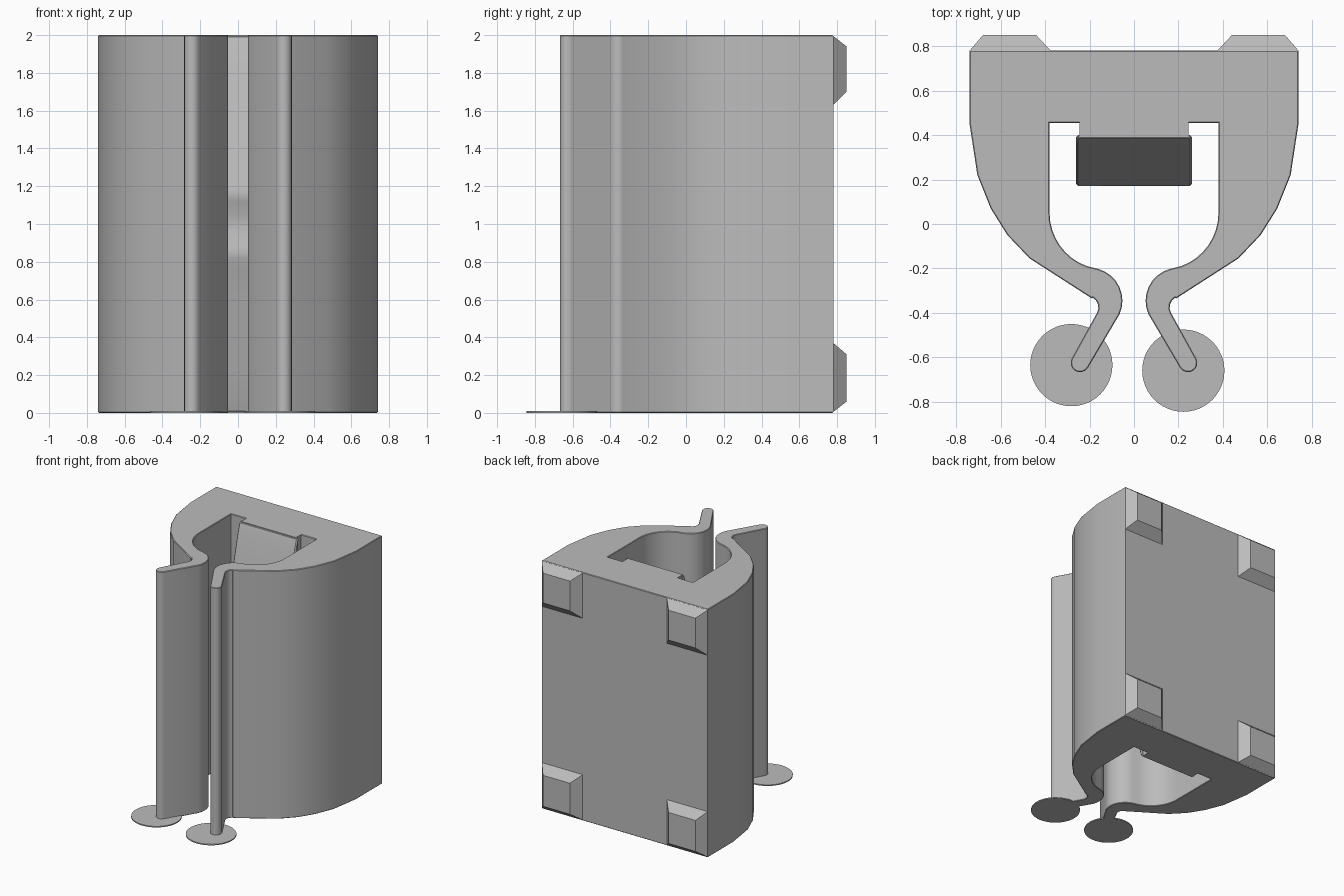
import bpy, bmesh, math
from mathutils import Vector

if "Cube" in bpy.data.objects:
    bpy.data.objects.remove(bpy.data.objects["Cube"])

grey = bpy.data.materials.new("plain grey")
grey.diffuse_color = (0.5, 0.5, 0.5, 1)
grey.use_nodes = True
grey.node_tree.nodes["Principled BSDF"].inputs["Base Color"].default_value = grey.diffuse_color


def finish(name, bm, smooth=True):
    bmesh.ops.recalc_face_normals(bm, faces=bm.faces)
    mesh = bpy.data.meshes.new(name)
    bm.to_mesh(mesh)
    bm.free()
    mesh.materials.append(grey)
    ob = bpy.data.objects.new(name, mesh)
    bpy.context.collection.objects.link(ob)
    if smooth:
        bpy.ops.object.select_all(action='DESELECT')
        ob.select_set(True)
        bpy.context.view_layer.objects.active = ob
        bpy.ops.object.shade_smooth_by_angle(angle=math.radians(30))
    return ob


def prism(points, offset, chamfer=0):
    """Extrude a closed outline and optionally chamfer both rims."""
    bm = bmesh.new()
    face = bm.faces.new([bm.verts.new(p) for p in points])
    out = bmesh.ops.extrude_face_region(bm, geom=[face], use_keep_orig=True)
    moved = [g for g in out["geom"] if isinstance(g, bmesh.types.BMVert)]
    bmesh.ops.translate(bm, verts=moved, vec=offset)
    bmesh.ops.recalc_face_normals(bm, faces=bm.faces)
    if chamfer:
        d = Vector(offset).normalized()
        rim = [e for e in bm.edges
               if abs((e.verts[0].co - e.verts[1].co).dot(d)) < 1e-4]
        bmesh.ops.bevel(bm, geom=rim, offset=chamfer, segments=1,
                        affect='EDGES', clamp_overlap=True)
    return bm


def arc(cx, cy, r, a0, a1, n):
    return [(cx + r * math.cos(math.radians(a0 + (a1 - a0) * i / n)),
             cy + r * math.sin(math.radians(a0 + (a1 - a0) * i / n)))
            for i in range(n + 1)]


# Clip body: half outline from the back corner, around the foot, to the cavity
half = [(0.74, 0.78), (0.74, 0.45), (0.705, 0.22), (0.645, 0.07),
        (0.57, -0.05), (0.47, -0.155), (0.19, -0.335)]
half += arc(0.21, -0.375, 0.05, 120, 210, 4)        # outer neck bend
half += arc(0.243, -0.625, 0.042, 30, -150, 8)      # foot tip
half += arc(0.2, -0.345, 0.148, 205, 105, 8)        # inner neck bend
half += arc(0.125, 0.05, 0.255, -70, 0, 8)          # cavity curve
half += [(0.38, 0.455)]
outline = half + [(-x, y) for x, y in reversed(half)]
finish("clip_body", prism([(x, y, 0) for x, y in outline], (0, 0, 2), 0.014))

# Bowed grip inside the cavity, with a shallow groove at mid height
bow = [(0.40, 2.0), (0.385, 1.99), (0.365, 1.93), (0.325, 1.77), (0.275, 1.57),
       (0.225, 1.37), (0.19, 1.23), (0.175, 1.18), (0.172, 1.15),
       (0.178, 1.12), (0.205, 1.04)]
front = bow + [(y, 2 - z) for y, z in reversed(bow)]
finish("grip_bow", prism([(-0.26, y, z) for y, z in front],
                         (0.52, 0, 0), 0.012))

# Neck joining the grip to the back wall
neck = [(-0.245, 0.39, 0.0), (0.245, 0.39, 0.0),
        (0.245, 0.47, 0.0), (-0.245, 0.47, 0.0)]
finish("grip_neck", prism(neck, (0, 0, 2)), False)

# Four tapered pads on the back
for sx in (-1, 1):
    for level, z0, z1, f0, f1 in (("upper", 1.63, 1.995, 1.70, 1.94),
                                  ("lower", 0.005, 0.37, 0.06, 0.31)):
        bm = bmesh.new()
        rings = []
        for y, x0, x1, a, b in ((0.77, 0.365, 0.74, z0, z1),
                                (0.78, 0.375, 0.74, z0, z1),
                                (0.85, 0.44, 0.68, f0, f1)):
            rings.append([bm.verts.new((sx * x, y, z)) for x, z in
                          ((x0, a), (x1, a), (x1, b), (x0, b))])
        for lo, hi in zip(rings, rings[1:]):
            for i in range(4):
                j = (i + 1) % 4
                bm.faces.new((lo[i], lo[j], hi[j], hi[i]))
        bm.faces.new(rings[0])
        bm.faces.new(rings[-1])
        side = "right" if sx > 0 else "left"
        finish(f"back_pad_{level}_{side}", bm, False)

# Thin round discs under the feet
for side, x, y in (("left", -0.282, -0.635), ("right", 0.222, -0.66)):
    ring = arc(x, y, 0.185, 0, 360, 48)[:-1]
    finish(f"foot_disc_{side}",
           prism([(px, py, 0) for px, py in ring], (0, 0, 0.009)))
